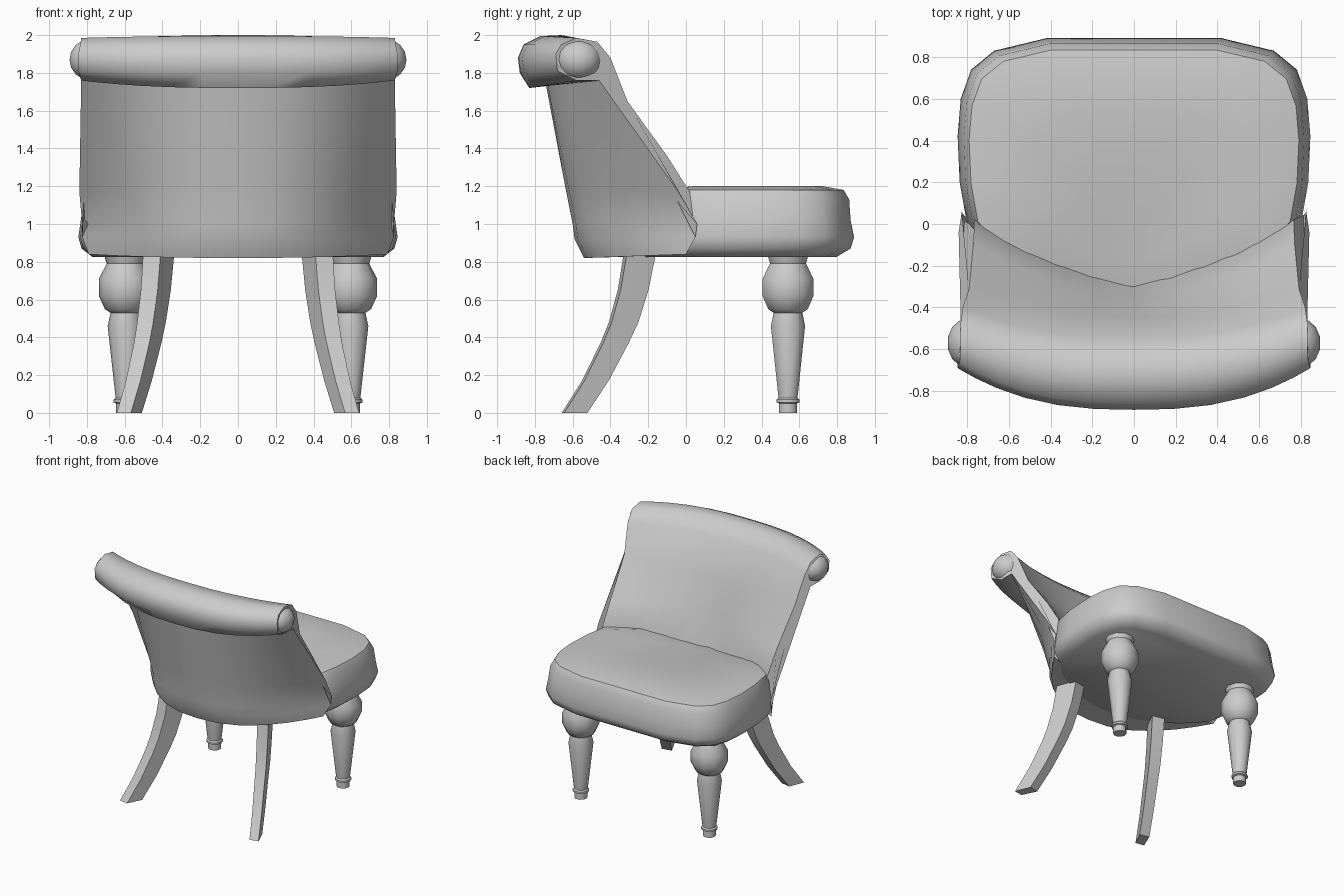
import bpy
import math

cube = bpy.data.objects.get("Cube")
if cube:
    bpy.data.objects.remove(cube)

# One plain grey for upholstery and legs
grey = bpy.data.materials.new("plain grey")
grey.use_nodes = True
colour = (0.6, 0.6, 0.6, 1)
grey.diffuse_color = colour
grey.node_tree.nodes["Principled BSDF"].inputs["Base Color"].default_value = colour


def loft(name, rings, angle):
    """Skin a list of equal closed rings, cap both ends and shade by angle."""
    n = len(rings[0])
    verts = [p for ring in rings for p in ring]
    faces = [tuple(range(n))[::-1], tuple(range(len(verts) - n, len(verts)))]
    for r in range(len(rings) - 1):
        for i in range(n):
            a, b = r * n + i, r * n + (i + 1) % n
            faces.append((a, b, b + n, a + n))
    mesh = bpy.data.meshes.new(name)
    mesh.from_pydata(verts, [], faces)
    mesh.materials.append(grey)
    obj = bpy.data.objects.new(name, mesh)
    bpy.context.collection.objects.link(obj)
    bpy.ops.object.select_all(action="DESELECT")
    obj.select_set(True)
    bpy.context.view_layer.objects.active = obj
    bpy.ops.object.mode_set(mode="EDIT")
    bpy.ops.mesh.select_all(action="SELECT")
    bpy.ops.mesh.normals_make_consistent(inside=False)
    bpy.ops.object.mode_set(mode="OBJECT")
    bpy.ops.object.shade_smooth_by_angle(angle=math.radians(angle))


# Curved backrest: profile as half width, middle (y, z), wing (y, z), bend
profile = [
    (0.74, -0.2, 0.83, -0.02, 0.84, 2),
    (0.79, -0.54, 0.82, 0.0, 0.84, 2.4),
    (0.825, -0.59, 0.92, 0.05, 0.93, 2.4),
    (0.825, -0.6, 1.0, 0.06, 1.0, 2.4),
    (0.84, -0.64, 1.2, -0.04, 1.17, 2.4),
    (0.83, -0.74, 1.73, -0.46, 1.76, 2.3),
    (0.83, -0.83, 1.72, -0.58, 1.76, 2.6),
    (0.845, -0.88, 1.8, -0.68, 1.81, 2.6),
    (0.845, -0.89, 1.88, -0.69, 1.9, 2.6),
    (0.835, -0.86, 1.95, -0.66, 1.95, 2.6),
    (0.83, -0.77, 1.995, -0.58, 1.985, 2.6),
    (0.83, -0.66, 2.0, -0.47, 1.965, 2.4),
    (0.82, -0.55, 1.9, -0.4, 1.88, 2.2),
    (0.79, -0.45, 1.62, -0.31, 1.65, 2),
    (0.77, -0.36, 1.36, -0.1, 1.36, 1.6),
    (0.765, -0.28, 1.0, 0.02, 1.17, 1.3),
]
STATIONS = 14
sections = []
for s in range(STATIONS + 1):
    u = math.sin((s / STATIONS - 0.5) * math.pi)
    section = []
    for half, ym, zm, yw, zw, bend in profile:
        t = abs(u) ** bend
        section.append((half * u, ym + (yw - ym) * t, zm + (zw - zm) * t))
    sections.append(section)
loft("backrest", sections, 60)

# Cushioned seat: half outline mirrored, stacked in layers scaled in x and y
half_outline = [(0.42, 0.89), (0.67, 0.83), (0.78, 0.74), (0.83, 0.6),
                (0.845, 0.42), (0.835, 0.2), (0.80, 0.0), (0.62, -0.2),
                (0.3, -0.38), (0.1, -0.43)]
outline = half_outline + [(-x, y) for x, y in reversed(half_outline)]
layers = [(0.91, 0.87, 0.824), (0.98, 0.975, 0.87), (1, 1, 0.93),
          (0.985, 0.975, 1.02), (0.965, 0.965, 1.13), (0.935, 0.925, 1.18),
          (0.8, 0.78, 1.2), (0.55, 0.53, 1.2), (0.25, 0.25, 1.195)]
CENTRE = 0.15


def seat_point(x, y, z):
    """Let the top of the cushion sag towards the middle of the backrest."""
    across = max(0, 1 - (x / 0.6) ** 2)
    along = min(1, max(0, (0.4 - y) / 0.7))
    return (x, y, z - 0.11 * across * along * (z > 1.1))


loft("seat", [[seat_point(x * kx, CENTRE + (y - CENTRE) * ky, z)
               for x, y in outline] for kx, ky, z in layers], 45)

# Turned front legs: radius and height
turning = [(0.05, 0), (0.05, 0.05), (0.063, 0.055), (0.063, 0.07),
           (0.053, 0.08), (0.095, 0.46), (0.08, 0.53), (0.11, 0.55),
           (0.142, 0.62), (0.142, 0.71), (0.1, 0.79), (0.115, 0.84)]
# Splayed back legs: centre x, centre y, thickness, height
sweep = [(0.575, -0.59, 1, 0), (0.525, -0.48, 1.04, 0.17),
         (0.478, -0.378, 1.1, 0.37), (0.458, -0.33, 1.15, 0.48),
         (0.435, -0.28, 1.2, 0.65), (0.42, -0.245, 1.25, 0.84)]
leg_corners = [(0.066, -0.055), (0.015, 0.068), (-0.066, 0.05), (-0.008, -0.068)]


def circle(x, y, r, z, sides=10):
    steps = [math.tau * i / sides for i in range(sides)]
    return [(x + r * math.cos(a), y + r * math.sin(a), z) for a in steps]


for side, label in ((1, "left"), (-1, "right")):
    loft(label + "_front_leg",
         [circle(side * 0.595, 0.54, r, z) for r, z in turning], 40)
    loft(label + "_back_leg",
         [[(side * (x + k * dx), y + k * dy, z) for dx, dy in leg_corners]
          for x, y, k, z in sweep], 30)
    # Rounded end of the rolled top
    bpy.ops.mesh.primitive_uv_sphere_add(
        segments=14, ring_count=8, location=(side * 0.78, -0.57, 1.87))
    end = bpy.context.object
    end.name = label + "_roll_end"
    end.scale = (0.115, 0.125, 0.11)
    end.data.materials.append(grey)
    bpy.ops.object.shade_smooth_by_angle(angle=math.radians(50))
